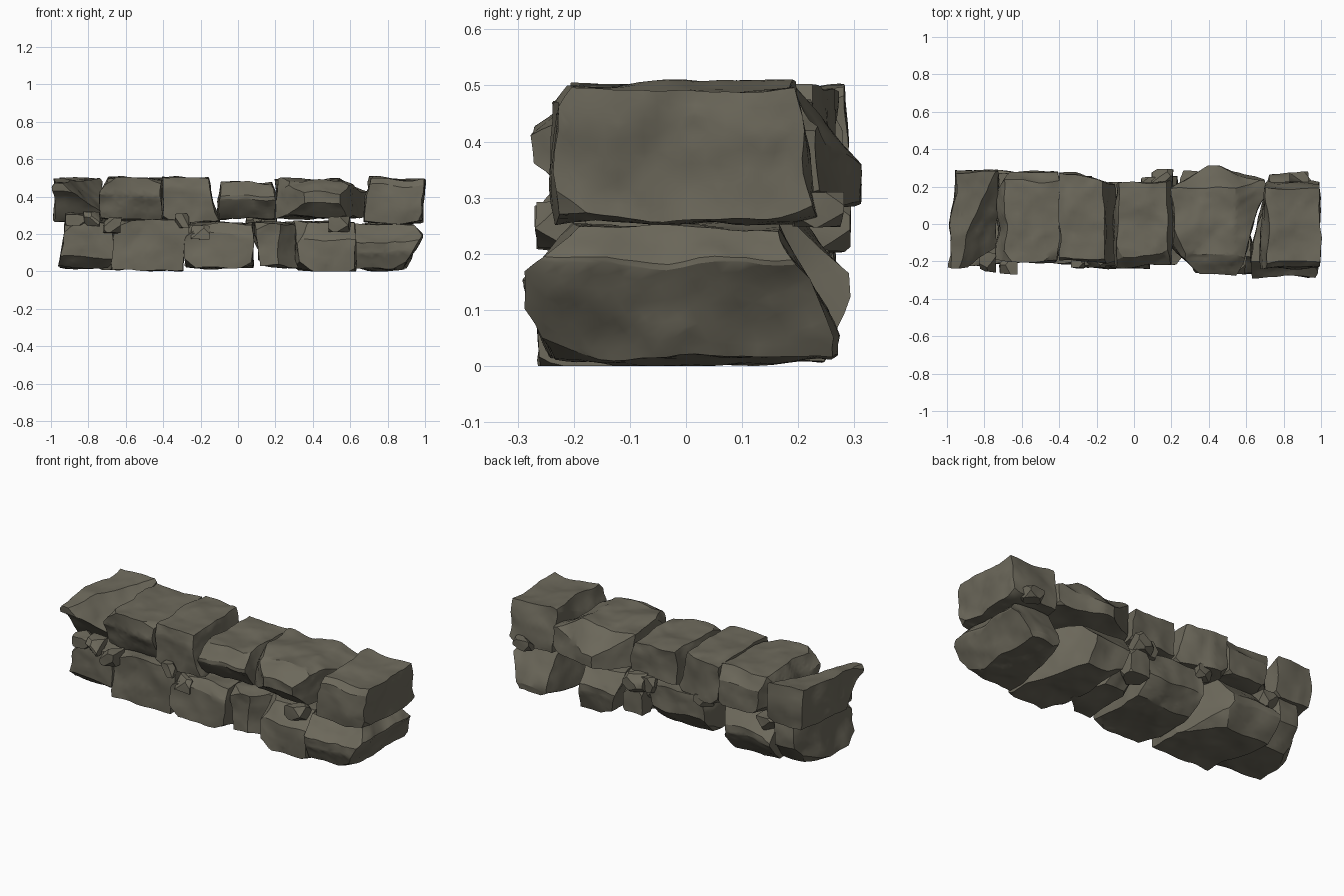
import bpy, bmesh, random
from mathutils import Vector, noise

if "Cube" in bpy.data.objects:
    bpy.data.objects.remove(bpy.data.objects["Cube"])

stone_mat = bpy.data.materials.new("grey_brown_stone")
stone_mat.diffuse_color = (0.150, 0.139, 0.104, 1)
stone_mat.use_nodes = True
stone_mat.node_tree.nodes["Principled BSDF"].inputs["Base Color"].default_value = stone_mat.diffuse_color

AXES = {"front": (0, 2), "side": (1, 2), "top": (0, 1)}


def slice_off(bm, point, normal):
    """Cut away everything beyond a plane and close the hole."""
    geom = bm.verts[:] + bm.edges[:] + bm.faces[:]
    bmesh.ops.bisect_plane(bm, geom=geom, plane_co=point, plane_no=normal,
                           clear_outer=True, dist=0.0005)
    bmesh.ops.holes_fill(bm, edges=[e for e in bm.edges if e.is_boundary], sides=0)


def stone(name, x, y, z, cuts=(), chips=5, chip=0.86, seed=1, rough=0.021, step=0.042):
    """Box chiselled by straight cuts, each drawn as a line in one view."""
    rnd = random.Random(seed)
    lo, hi = Vector((x[0], y[0], z[0])), Vector((x[1], y[1], z[1]))
    mid, half = (lo + hi) / 2, (hi - lo) / 2
    bm = bmesh.new()
    bmesh.ops.create_cube(bm, size=2)
    for v in bm.verts:
        v.co = mid + Vector(a * b for a, b in zip(v.co, half))
    # main chisel cuts; "plane" gives a point and a direction instead
    for view, *c in cuts:
        if view == "plane":
            slice_off(bm, Vector(c[:3]), Vector(c[3:]).normalized())
            continue
        i, j = AXES[view]
        point, normal = mid.copy(), Vector((0, 0, 0))
        point[i], point[j] = c[0], c[1]
        normal[i], normal[j] = c[3] - c[1], c[0] - c[2]
        if normal.dot(mid - point) > 0:
            normal = -normal
        slice_off(bm, point, normal.normalized())
    # small random chips on the corners
    for _ in range(chips):
        d = Vector([rnd.choice((-1, 1)) * rnd.uniform(0.35, 1) for _ in range(3)])
        n = Vector(a / b for a, b in zip(d, half)).normalized()
        reach = max(n.dot(v.co - mid) for v in bm.verts)
        slice_off(bm, mid + n * reach * rnd.uniform(chip, 0.96), n)
    # refine and roughen the surface
    bmesh.ops.remove_doubles(bm, verts=bm.verts, dist=0.003)
    bmesh.ops.triangulate(bm, faces=bm.faces)
    for _ in range(5):
        long_edges = [e for e in bm.edges if e.calc_length() > step]
        if not long_edges:
            break
        bmesh.ops.subdivide_edges(bm, edges=long_edges, cuts=1)
        bmesh.ops.triangulate(bm, faces=[f for f in bm.faces if len(f.verts) > 3])
    bmesh.ops.recalc_face_normals(bm, faces=bm.faces)
    off = Vector((seed * 3.7, seed * 1.3, seed * 2.1))
    for v in bm.verts:
        p = v.co.copy()
        v.co += noise.noise_vector(p * 6 + off) * rough
        v.co += noise.noise_vector(p * 18 + off) * rough * 0.25
        v.co.z = max(v.co.z, 0)
    mesh = bpy.data.meshes.new(name)
    bm.to_mesh(mesh)
    bm.free()
    mesh.materials.append(stone_mat)
    bpy.context.collection.objects.link(bpy.data.objects.new(name, mesh))


# lower course, left to right
stone("lower_stone_1", (-.96, -.67), (-.21, .25), (.02, .27), [
    ("front", -.96, .03, -.92, .27), ("side", -.21, .08, -.13, .02),
    ("side", .25, .13, .15, .02), ("top", -.96, .05, -.88, .25),
    ("top", -.67, -.15, -.76, .25)], seed=1)
stone("lower_stone_2", (-.755, -.275), (-.205, .28), (.008, .27), [
    ("top", -.665, -.205, -.755, .25), ("front", -.275, .2, -.295, .008),
    ("side", .28, .13, .19, .008), ("side", .28, .17, .2, .27),
    ("top", -.275, -.05, -.44, .28)], seed=2)
stone("lower_stone_3", (-.285, .085), (-.23, .22), (.02, .255), [
    ("front", -.25, .255, -.285, .17), ("front", .085, .23, .07, .02),
    ("side", .22, .12, .12, .02), ("side", -.23, .2, -.19, .255)], seed=3)
stone("lower_stone_4", (.095, .34), (-.215, .20), (.03, .26), [
    ("top", .22, -.215, .34, -.1), ("front", .095, .2, .125, .03),
    ("top", .34, -.05, .24, .2), ("side", .20, .15, .10, .03)], seed=4)
stone("lower_stone_5", (.25, .63), (-.255, .285), (.005, .26), [
    ("top", .32, -.255, .25, .27), ("top", .63, -.1, .49, .285),
    ("front", .26, .2, .32, .005), ("side", -.255, .17, -.18, .26),
    ("side", .285, .12, .25, .005), ("side", .285, .16, .2, .26)], seed=5)
stone("lower_stone_6", (.635, .985), (-.28, .26), (.012, .248), [
    ("front", .985, .18, .89, .012), ("front", .985, .19, .93, .248),
    ("side", -.28, .16, -.19, .248), ("side", -.28, .1, -.24, .012),
    ("side", .26, .05, .17, .248), ("top", .635, -.1, .73, .26)], chips=2, seed=6)

# upper course, left to right
stone("upper_stone_1", (-.995, -.73), (-.225, .28), (.265, .495), [
    ("side", -.225, .43, -.08, .265), ("top", -.995, -.2, -.95, .28),
    ("plane", -.93, -.22, .47, .088, -.037, .084),
    ("side", -.225, .475, .0, .5)], chips=2, chip=.92, seed=7)
stone("upper_stone_2", (-.73, -.405), (-.20, .28), (.285, .495), [
    ("front", -.73, .42, -.69, .495), ("side", -.20, .4, -.15, .285),
    ("side", .28, .42, .23, .495), ("top", -.73, .18, -.65, .28)], seed=8)
stone("upper_stone_3", (-.40, -.105), (-.20, .27), (.27, .5), [
    ("front", -.105, .28, -.16, .5), ("top", -.32, .27, -.105, .20),
    ("side", -.20, .44, -.18, .5)], chips=4, chip=.9, seed=9)
stone("upper_stone_4", (-.105, .205), (-.225, .22), (.285, .475), [
    ("side", -.225, .39, -.14, .285), ("front", .205, .38, .185, .475),
    ("front", -.105, .38, -.085, .475), ("side", -.225, .41, -.17, .475)],
    chips=4, chip=.9, seed=10)
stone("upper_stone_5", (.205, .70), (-.29, .30), (.29, .487), [
    ("plane", .24, -.2, .40, -1, -.5, .6), ("front", .50, .505, .70, .42),
    ("side", -.29, .37, -.19, .29), ("side", -.29, .40, -.16, .487),
    ("side", -.275, .33, -.275, .4),
    ("side", .30, .36, .2, .487), ("top", .70, .15, .54, -.29),
    ("top", .205, .2, .38, .30), ("top", .45, .30, .70, .24),
    ("top", .205, -.12, .37, -.29)], chips=2, chip=.94, seed=11)
stone("upper_stone_6", (.68, .99), (-.235, .225), (.262, .495), [
    ("side", .225, .28, .19, .495), ("front", .68, .4, .715, .495),
    ("top", .68, -.05, .715, .225), ("side", -.235, .46, -.21, .495)],
    chips=3, chip=.93, seed=12)

# pebbles wedged between the courses: centre and half sizes
pebbles = [
    ((-.87, -.17, .275), (.05, .055, .03)), ((-.785, -.205, .28), (.045, .05, .035)),
    ((-.67, -.215, .25), (.045, .055, .04)), ((-.30, -.19, .27), (.04, .045, .04)),
    ((-.20, -.20, .21), (.05, .04, .035)), ((.54, -.21, .255), (.055, .05, .04)),
    ((.15, .235, .255), (.055, .055, .05)), ((.08, .205, .25), (.04, .045, .045)),
    ((.17, .19, .15), (.06, .06, .09)), ((.88, .235, .28), (.05, .045, .03)),
    ((-.70, .22, .24), (.055, .055, .04)), ((-.28, .2, .25), (.055, .055, .035)),
]
for k, (c, h) in enumerate(pebbles):
    stone(f"pebble_{k + 1}", *[(a - b, a + b) for a, b in zip(c, h)],
          chips=12, chip=.6, seed=30 + k, rough=.012, step=.03)

# soft shading with crisp ridges
for ob in bpy.data.objects:
    ob.select_set(True)
bpy.context.view_layer.objects.active = bpy.data.objects["lower_stone_1"]
bpy.ops.object.shade_smooth_by_angle(angle=0.5)
